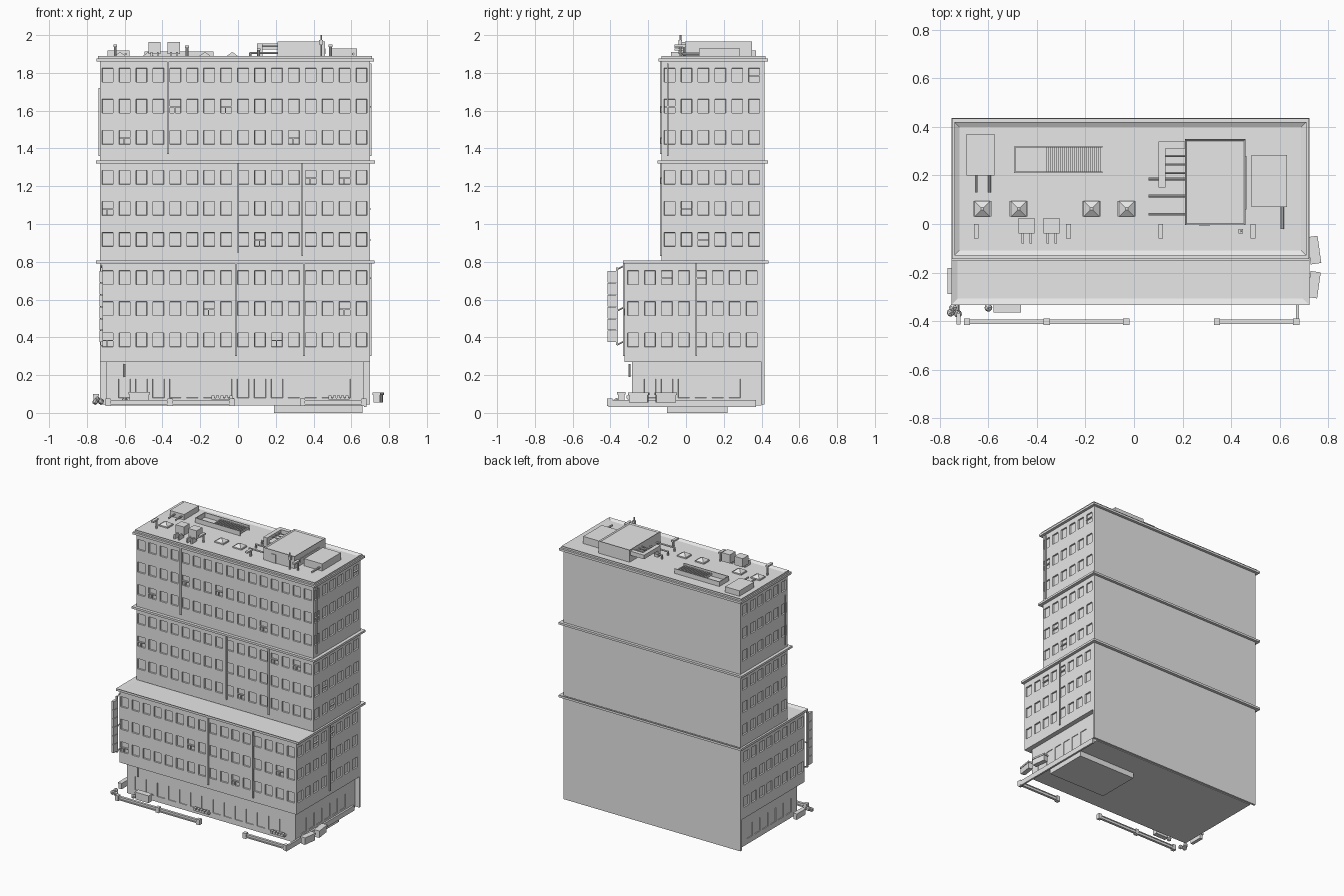
import bpy
import bmesh
import math
import random
from mathutils import Matrix, Vector

default_cube = bpy.data.objects.get("Cube")
if default_cube:
    bpy.data.objects.remove(default_cube, do_unlink=True)

random.seed(4)

# One plain concrete colour for the whole building
concrete = bpy.data.materials.new("pale_concrete")
concrete.use_nodes = True
concrete.diffuse_color = (.8, .8, .8, 1)
concrete.node_tree.nodes["Principled BSDF"].inputs["Base Color"].default_value = (.8, .8, .8, 1)


def finish(name, bm):
    """Turn a bmesh into a named, flat shaded object."""
    bmesh.ops.recalc_face_normals(bm, faces=bm.faces[:])
    mesh = bpy.data.meshes.new(name)
    bm.to_mesh(mesh)
    bm.free()
    mesh.materials.append(concrete)
    obj = bpy.data.objects.new(name, mesh)
    bpy.context.collection.objects.link(obj)
    return obj


def add_box(bm, x, y, z, turn=0):
    """Add a box given its extents, optionally turned about its own vertical axis."""
    centre = Vector((sum(x) / 2, sum(y) / 2, sum(z) / 2))
    size = (x[1] - x[0], y[1] - y[0], z[1] - z[0], 1)
    matrix = Matrix.Translation(centre) @ Matrix.Rotation(math.radians(turn), 4, "Z") @ Matrix.Diagonal(size)
    return bmesh.ops.create_cube(bm, size=1, matrix=matrix)["verts"]


def box(name, x, y, z, turn=0):
    bm = bmesh.new()
    add_box(bm, x, y, z, turn)
    return finish(name, bm)


def tray(name, x, y, z, rim, depth):
    """A box whose top is sunk inside a raised rim."""
    bm = bmesh.new()
    add_box(bm, x, y, z)
    top = max(bm.faces, key=lambda f: f.calc_center_median().z)
    bmesh.ops.inset_region(bm, faces=[top], thickness=rim, depth=0)
    bmesh.ops.translate(bm, verts=top.verts[:], vec=(0, 0, -depth))
    return finish(name, bm)


def rod(name, start, end, radius, sides=8):
    """A straight pipe between two points."""
    start, end = Vector(start), Vector(end)
    axis = end - start
    bm = bmesh.new()
    turn = axis.to_track_quat("Z", "Y").to_matrix().to_4x4()
    bmesh.ops.create_cone(bm, cap_ends=True, segments=sides, radius1=radius, radius2=radius,
                          depth=axis.length, matrix=Matrix.Translation((start + end) / 2) @ turn)
    return finish(name, bm)


def windowed_block(name, x, y, z, columns, side_columns, rows, width, height, depth):
    """A storey block with recessed windows on the front and both sides."""
    bm = bmesh.new()
    add_box(bm, x, y, z)
    for axis, centres, size in ((0, columns, width), (1, side_columns, width), (2, rows, height)):
        normal = Vector([float(i == axis) for i in range(3)])
        for centre in centres:
            for edge in (centre - size / 2, centre + size / 2):
                bmesh.ops.bisect_plane(bm, geom=bm.verts[:] + bm.edges[:] + bm.faces[:],
                                       plane_co=normal * edge, plane_no=normal)
    bm.normal_update()

    def near(value, centres):
        return any(abs(value - c) < .004 for c in centres)

    panes = []
    for face in bm.faces:
        c, n = face.calc_center_median(), face.normal
        front = n.y < -.9 and near(c.x, columns)
        side = abs(n.x) > .9 and near(c.y, side_columns)
        if near(c.z, rows) and (front or side):
            panes.append(face)
    bmesh.ops.inset_individual(bm, faces=panes, thickness=.002, depth=-depth)
    return finish(name, bm)


# Main storey blocks, the lowest one deeper towards the front
PITCH = .0896
LEFT, RIGHT, BACK = -.73, .70, .415
TOWER, PODIUM = -.13, -.325
front_columns = [-.69 + PITCH * i for i in range(16)]
tower_sides = [-.087 + PITCH * i for i in range(6)]
podium_sides = [-.28 + PITCH * i for i in range(8)]
blocks = [("upper", TOWER, 1.33, 1.865, 1.459, tower_sides),
          ("middle", TOWER, .80, 1.325, .918, tower_sides),
          ("lower", PODIUM, .27, .795, .387, podium_sides)]
for name, front, bottom, top, first_row, sides in blocks:
    rows = [first_row + .1645 * i for i in range(3)]
    windowed_block(name + "_storeys", (LEFT, RIGHT), (front, BACK), (bottom, top),
                   front_columns, sides, rows, .058, .074, .01)
    # A few half drawn blinds and broken sashes
    bm = bmesh.new()
    for column in random.sample(front_columns, 4):
        row = random.choice(rows)
        add_box(bm, (column - .028, column + .028), (front - .004, front + .008), (row - .006, row))
        add_box(bm, (column - .006, column), (front - .004, front + .008), (row - .036, row))
    for column in random.sample(sides, 2):
        row = random.choice(rows)
        add_box(bm, (RIGHT - .008, RIGHT + .004), (column - .028, column + .028), (row - .006, row))
    finish(name + "_window_sashes", bm)

# Recessed shop floor and the back wall that runs down past it
windowed_block("ground_floor", (-.695, .665), (-.285, .40), (.04, .27), front_columns[1:-1],
               podium_sides[1:-1], [.13], .062, .10, .004)
box("back_wall_base", (LEFT, RIGHT), (.40, BACK), (.045, .27))
box("ground_patch", (.19, .66), (-.10, .22), (0, .04))
box("side_kerb", (.667, .68), (-.41, .37), (.03, .067))

# Cornices and roof trays
box("upper_cornice", (-.75, .72), (-.145, .435), (1.86, 1.876))
box("middle_cornice", (-.752, .724), (-.152, .435), (1.32, 1.335))
tray("terrace_cornice", (-.752, .722), (-.333, .437), (.79, .806), .04, .012)
tray("roof_parapet", (-.74, .71), (-.13, .42), (1.87, 1.89), .03, .012)

# Drain pipes on the front and side
for x, y, low, high in ((-.37, TOWER, 1.37, 1.87), (.34, TOWER, .83, 1.32), (0, TOWER, .85, 1.32),
                        (-.01, PODIUM, .30, .79), (.35, PODIUM, .30, .79)):
    box("front_drain_pipe", (x - .005, x + .005), (y - .008, y), (low, high))
for y, low, high in ((.05, .30, .79), (-.1, 1.36, 1.85)):
    box("side_drain_pipe", (RIGHT, RIGHT + .008), (y, y + .008), (low, high))
box("left_drain_pipe", (LEFT - .008, LEFT), (-.1, -.09), (1.36, 1.72))
rod("shop_post", (-.6, -.3, .19), (-.6, -.3, .26), .005)

# Vertical hanging sign with six blank panels on brackets
bm = bmesh.new()
for i in range(6):
    z = .375 + .063 * i
    add_box(bm, (-.732, -.714), (-.415, -.365), (z, z + .06))
add_box(bm, (-.728, -.718), (-.37, -.36), (.36, .77))
finish("hanging_sign", bm)
for z in (.36, .54, .76):
    rod("sign_bracket", (-.723, -.365, z), (-.723, PODIUM, z + .02), .004, 6)

# Street barriers: channel rails between end posts
for x0, x1, posts in ((-.70, -.02, 3), (.33, .68, 2)):
    bm = bmesh.new()
    add_box(bm, (x0, x1), (-.412, -.394), (.042, .05))
    add_box(bm, (x0, x1), (-.406, -.398), (.05, .062))
    add_box(bm, (x0, x1), (-.412, -.394), (.062, .068))
    for i in range(posts):
        x = x0 + .012 + (x1 - x0 - .024) * i / (posts - 1)
        add_box(bm, (x - .013, x + .013), (-.417, -.39), (.036, .075))
    finish("street_barrier", bm)


def bin_with_ribs(name, x, y, z, turn=0):
    """A rubbish container with a lid and ribs along its sides."""
    bm = bmesh.new()
    add_box(bm, x, y, z, turn)
    add_box(bm, (x[0] - .004, x[1] + .004), (y[0] - .004, y[1] + .004), (z[1] - .012, z[1]), turn)
    finish(name, bm)


bin_with_ribs("side_bin_rear", (.724, .76), (-.16, -.055), (.055, .108), 8)
bin_with_ribs("side_bin_front", (.724, .758), (-.30, -.20), (.055, .108), -8)
bin_with_ribs("left_bin", (-.764, -.74), (-.285, -.185), (.055, .10))
bin_with_ribs("front_bin", (-.575, -.47), (-.36, -.325), (.055, .11))
for x0, x1 in ((-.14, -.02), (.48, .59)):
    bm = bmesh.new()
    for i in range(5):
        x = x0 + (x1 - x0) * i / 5
        add_box(bm, (x, x + .016), (-.315, -.29), (.075, .092))
    add_box(bm, (x0, x1), (-.31, -.29), (.07, .08))
    finish("shop_planter", bm)

# Rubbish bags beside the front corner
for x, y, z in ((-.745, -.345, .07), (-.725, -.37, .06), (-.755, -.365, .06), (-.60, -.345, .065)):
    bm = bmesh.new()
    bmesh.ops.create_icosphere(bm, subdivisions=1, radius=.018, matrix=Matrix.Translation((x, y, z)))
    finish("rubbish_bag", bm)

# Rooftop plant room with a window strip
DECK = 1.876
tray("plant_room", (.21, .46), (-.005, .35), (DECK, 1.967), .01, .008)
box("plant_room_window", (.46, .464), (.06, .28), (1.90, 1.928))
box("plant_room_door", (.27, .31), (-.009, -.005), (DECK, 1.94))
for y in (.04, .115, .185):
    rod("plant_pipe", (.06, y, 1.905), (.23, y, 1.905), .006)
    rod("plant_pipe_leg", (.065, y, DECK), (.065, y, 1.905), .006)
box("air_duct_run", (.10, .13), (.15, .34), (1.925, 1.955))
box("air_duct_elbow", (.10, .215), (.31, .34), (1.925, 1.955))
box("air_duct_drop", (.10, .13), (.15, .18), (DECK, 1.93))
for i in range(3):
    y = .21 + .035 * i
    rod("thin_plant_pipe", (.13, y, 1.94), (.215, y, 1.94), .004, 6)

# Rooftop machine housings
box("right_housing", (.485, .63), (.07, .285), (DECK, 1.93))
rod("right_housing_pipe", (.61, .08, 1.90), (.61, -.02, 1.90), .007)
box("left_housing", (-.69, -.575), (.20, .37), (DECK, 1.918))
for x in (-.65, -.595):
    rod("left_housing_pipe", (x, .21, 1.90), (x, .13, 1.90), .006)

# Slatted cooling trough
bm = bmesh.new()
for y in (.21, .315):
    add_box(bm, (-.49, -.13), (y, y + .006), (DECK, 1.912))
add_box(bm, (-.494, -.488), (.21, .32), (DECK, 1.912))
for i in range(14):
    x = -.36 + .0165 * i
    add_box(bm, (x, x + .008), (.216, .315), (1.885, 1.9))
finish("cooling_trough", bm)

# Pyramid skylights
for x in (-.625, -.475, -.175, -.03):
    bm = bmesh.new()
    add_box(bm, (x - .037, x + .037), (.03, .095), (DECK, 1.887))
    bmesh.ops.create_cone(bm, cap_ends=True, segments=4, radius1=.046, radius2=.008, depth=.02,
                          matrix=Matrix.Translation((x, .0625, 1.897)) @ Matrix.Rotation(math.pi / 4, 4, "Z"))
    finish("skylight", bm)

# Paired vent cabinets on legs
for x in (-.475, -.372):
    box("vent_cabinet", (x, x + .066), (-.04, .025), (1.9, 1.963))
    for dx in (.012, .045):
        box("vent_leg", (x + dx, x + dx + .01), (-.08, -.02), (DECK, 1.91))

# Vent stacks and antenna
for x, top in ((-.65, 1.95), (-.27, 1.945), (.11, 1.93), (.49, 1.95)):
    rod("vent_stack", (x, -.01, DECK), (x, -.01, top), .007)
    box("vent_stack_cap", (x - .01, x + .01), (-.06, 0), (top - .012, top))
rod("antenna", (.44, -.03, DECK), (.44, -.03, 2), .005, 6)
box("antenna_mount", (.43, .45), (-.04, -.02), (1.95, 1.975))
